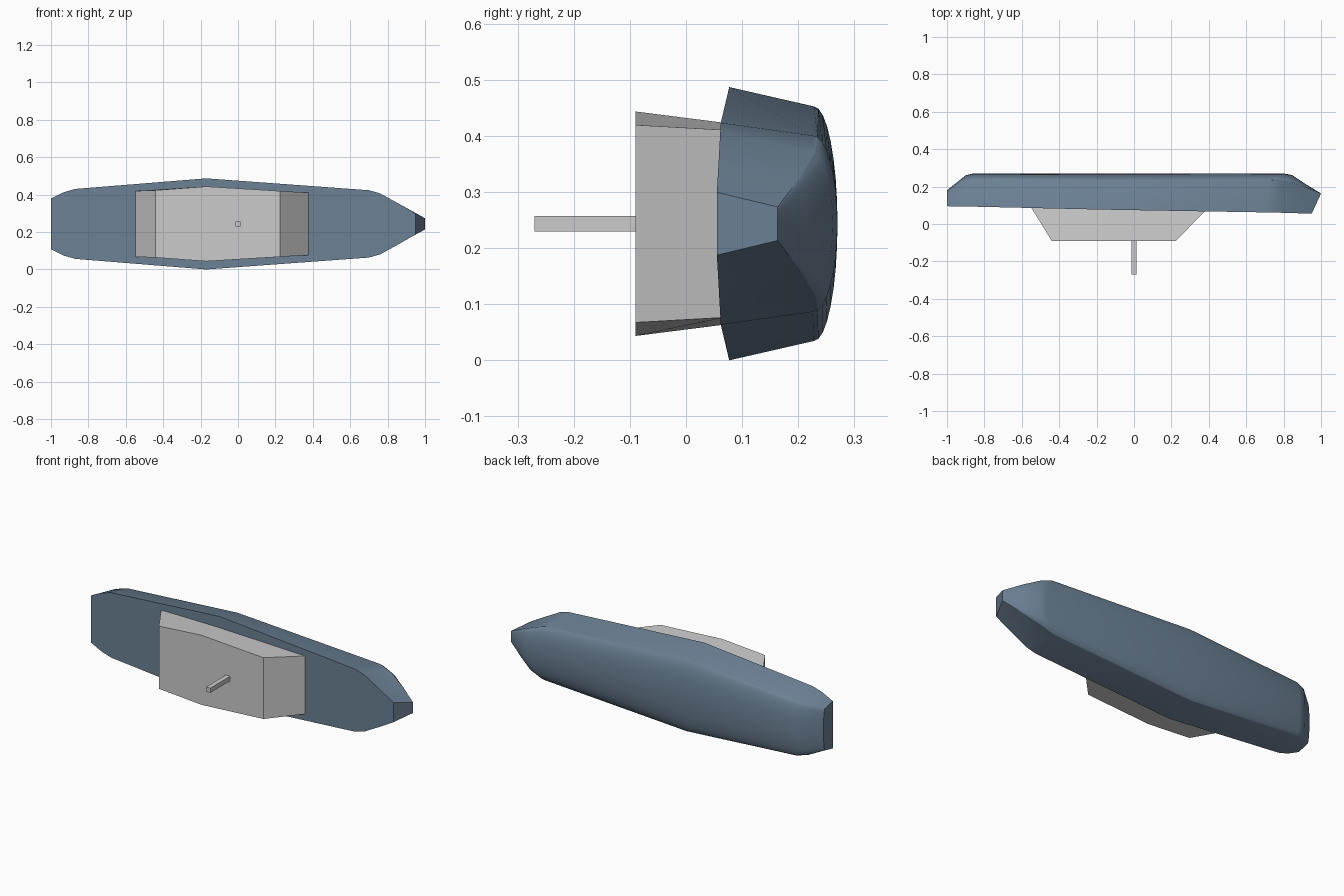
import bpy, math

if "Cube" in bpy.data.objects:
    bpy.data.objects.remove(bpy.data.objects["Cube"])

ZC = 0.2435  # height of the symmetry plane


def make(name, verts, faces, color=None):
    mesh = bpy.data.meshes.new(name)
    mesh.from_pydata(verts, [], faces)
    import bmesh
    bm = bmesh.new()
    bm.from_mesh(mesh)
    bmesh.ops.remove_doubles(bm, verts=bm.verts, dist=1e-5)
    bmesh.ops.recalc_face_normals(bm, faces=bm.faces)
    bm.to_mesh(mesh)
    bm.free()
    ob = bpy.data.objects.new(name, mesh)
    bpy.context.collection.objects.link(ob)
    if color:
        mat = bpy.data.materials.new(name + "_paint")
        mat.diffuse_color = color
        mat.use_nodes = True
        mat.node_tree.nodes["Principled BSDF"].inputs["Base Color"].default_value = mat.diffuse_color
        mesh.materials.append(mat)
    return ob


def loft(rings):
    n = len(rings[0])
    verts = [v for r in rings for v in r]
    faces = [(i * n + j, i * n + (j + 1) % n, (i + 1) * n + (j + 1) % n, (i + 1) * n + j)
             for i in range(len(rings) - 1) for j in range(n)]
    faces += [tuple(range(n)), tuple(range(len(verts) - n, len(verts)))]
    return verts, faces


# Hull stations: deck (x, y, half width), chine (x, y, half width), keel (x, y)
stations = [
    ((-1.0, .095, .136), (-1.0, .165, .12), (-1.0, .18)),
    ((-.93, .094, .17), (-.93, .218, .145), (-.90, .26)),
    ((-.87, .093, .187), (-.87, .235, .158), (-.86, .27)),
    ((-.17, .077, .2435), (-.17, .228, .209), (-.17, .27)),
    ((.70, .062, .18), (.72, .226, .157), (.80, .27)),
    ((.76, .061, .163), (.80, .222, .13), (.845, .262)),
    ((.86, .058, .108), (.90, .20, .083), (.92, .212)),
    ((.95, .055, .056), (1.0, .163, .03), (1.0, .163)),
]
STEPS = 16
rings = []
for (dx, dy, dw), (cx, cy, cw), (kx, ky) in stations:
    ring = [(dx, dy, ZC + dw)]
    for k in range(STEPS + 1):
        t = math.pi * k / STEPS
        s = math.sin(t)
        ring.append((cx + (kx - cx) * s, cy + (ky - cy) * s, ZC + cw * math.cos(t)))
    ring.append((dx, dy, ZC - dw))
    rings.append(ring)
hull = make("hull", *loft(rings), color=(.15, .22, .30, 1))
bpy.context.view_layer.objects.active = hull
hull.select_set(True)
bpy.ops.object.shade_smooth_by_angle(angle=math.radians(25))

# Superstructure: six-sided block, wider at its outer face
def hexagon(points):
    return ([(x, y, ZC + w) for x, y, w in points] +
            [(x, y, ZC - w) for x, y, w in reversed(points)])

base = hexagon([(-.55, .088, .176), (-.17, .083, .178), (.38, .07, .167)])
face = hexagon([(-.44, -.09, .18), (-.17, -.09, .2), (.225, -.09, .176)])
make("superstructure", *loft([base, face]))

# Mast: thin square rod
r = .0135
square = [(-r, -r), (r, -r), (r, r), (-r, r)]
make("mast", *loft([[(x, y, ZC + z) for x, z in square] for y in (-.27, -.085)]))
